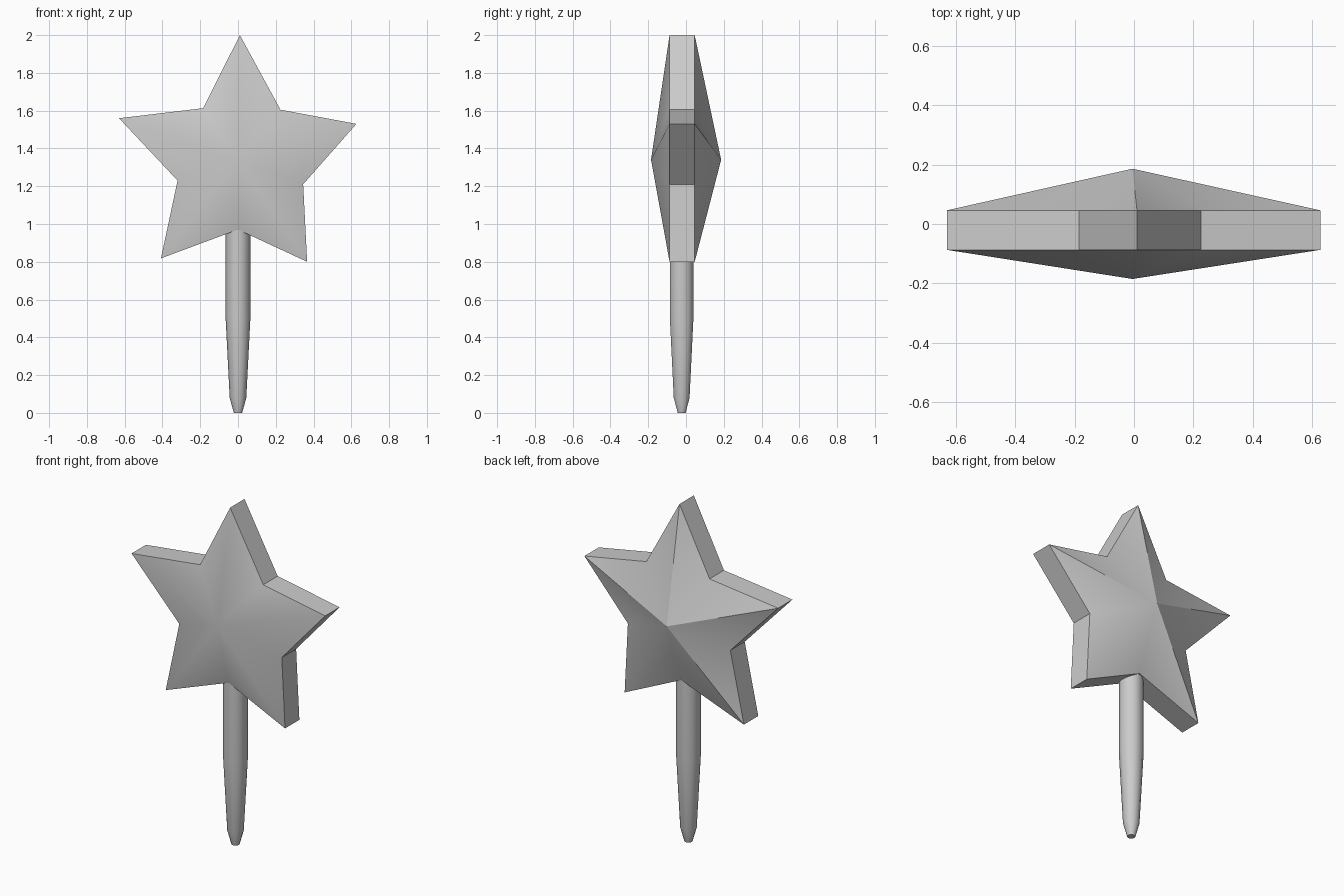
import bpy, bmesh
from math import cos, sin, pi, radians

if "Cube" in bpy.data.objects:
    bpy.data.objects.remove(bpy.data.objects["Cube"])


def make_object(name, bm):
    bmesh.ops.recalc_face_normals(bm, faces=bm.faces[:])
    mesh = bpy.data.meshes.new(name)
    bm.to_mesh(mesh)
    bm.free()
    obj = bpy.data.objects.new(name, mesh)
    bpy.context.collection.objects.link(obj)
    bpy.ops.object.select_all(action='DESELECT')
    bpy.context.view_layer.objects.active = obj
    obj.select_set(True)
    bpy.ops.object.shade_smooth_by_angle(angle=radians(40))
    return obj


def bridge(bm, a, b):
    n = len(a)
    for i in range(n):
        j = (i + 1) % n
        bm.faces.new((a[i], a[j], b[j], b[i]))


# Star head: slightly uneven outline with a flat rim and a raised centre on both sides
outline = [(0.01, 2.0), (0.225, 1.605), (0.627, 1.53), (0.345, 1.21), (0.366, 0.80),
           (0.0, 0.97), (-0.408, 0.818), (-0.32, 1.23), (-0.63, 1.56), (-0.185, 1.613)]
bm = bmesh.new()
rims = []
for rim_y, peak_y in ((-0.087, -0.185), (0.046, 0.186)):
    rim = [bm.verts.new((x, rim_y, z)) for x, z in outline]
    peak = bm.verts.new((-0.005, peak_y, 1.34))
    for i in range(len(rim)):
        bm.faces.new((rim[i], rim[(i + 1) % len(rim)], peak))
    rims.append(rim)
bridge(bm, *rims)
make_object("star_head", bm)

# Handle: tapered ten-sided stick with a blunt tip
SIDES = 10
bm = bmesh.new()
rings = []
for z, r in ((0.0, 0.022), (0.08, 0.044), (0.51, 0.066), (1.0, 0.066)):
    rings.append([bm.verts.new((r * cos(2 * pi * i / SIDES), -0.023 + r * sin(2 * pi * i / SIDES), z))
                  for i in range(SIDES)])
for low, high in zip(rings, rings[1:]):
    bridge(bm, low, high)
bm.faces.new(rings[0])
bm.faces.new(rings[-1])
make_object("handle", bm)
